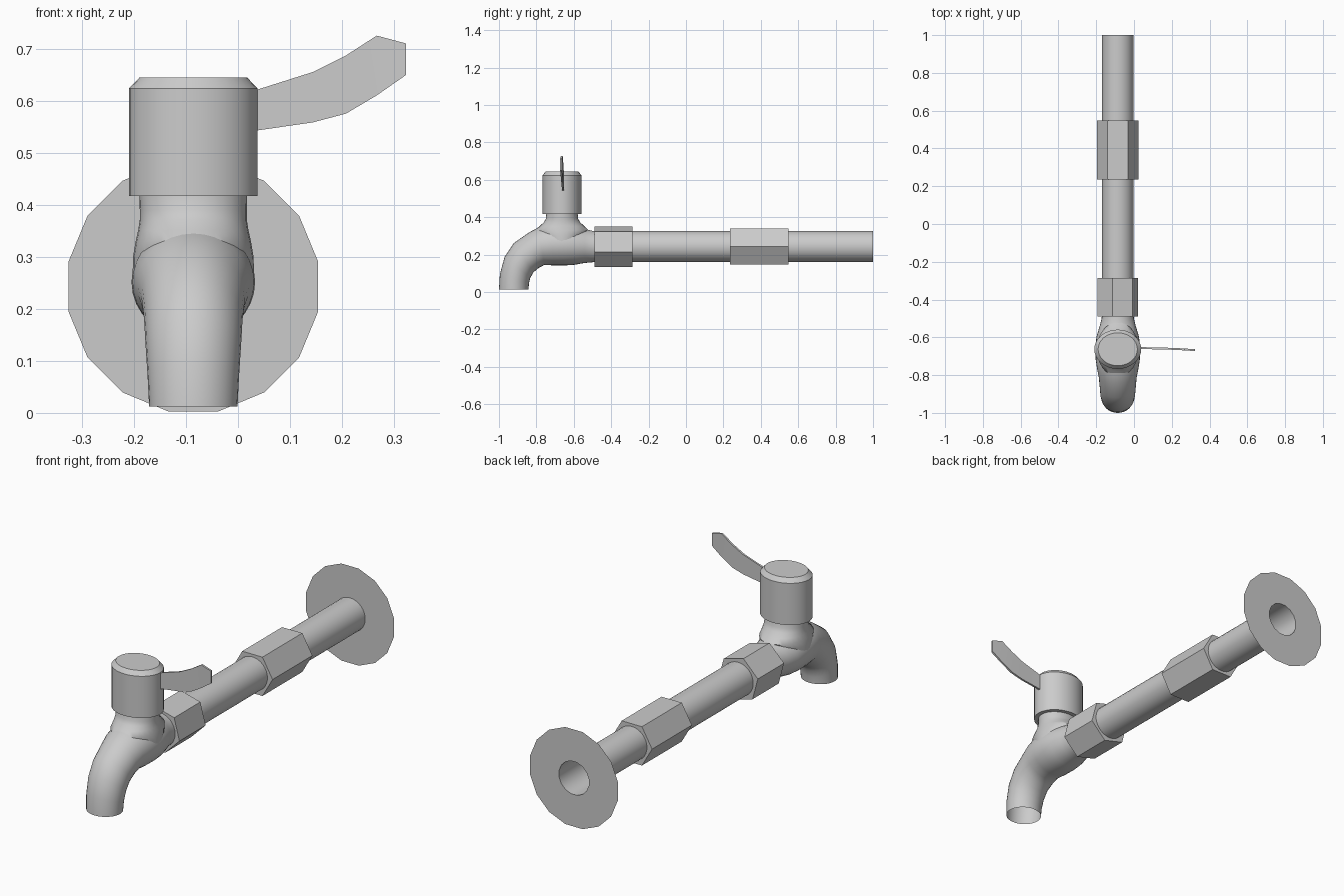
import bpy, bmesh, math
from mathutils import Vector

if "Cube" in bpy.data.objects:
    bpy.data.objects.remove(bpy.data.objects["Cube"])

CX, CZ = -0.086, 0.243      # pipe axis (runs along y)
CAP_Y = -0.663              # valve axis (runs along z)


def ring(centre, u, v, n, phase=0.0):
    """Ellipse of n points spanned by half-axes u and v."""
    c, u, v = Vector(centre), Vector(u), Vector(v)
    return [c + u * math.cos(phase + math.tau * i / n)
            + v * math.sin(phase + math.tau * i / n) for i in range(n)]


def loft(name, rings, cap_start=False, cap_end=False, angle=35):
    """Skin a list of equal-length rings into a mesh object."""
    bm = bmesh.new()
    vr = [[bm.verts.new(p) for p in r] for r in rings]
    n = len(vr[0])
    for a, b in zip(vr, vr[1:]):
        for i in range(n):
            j = (i + 1) % n
            bm.faces.new((a[i], a[j], b[j], b[i]))
    if cap_start:
        bm.faces.new(vr[0][::-1])
    if cap_end:
        bm.faces.new(vr[-1])
    bmesh.ops.recalc_face_normals(bm, faces=bm.faces)
    me = bpy.data.meshes.new(name)
    bm.to_mesh(me)
    bm.free()
    ob = bpy.data.objects.new(name, me)
    bpy.context.collection.objects.link(ob)
    bpy.ops.object.select_all(action='DESELECT')
    ob.select_set(True)
    bpy.context.view_layer.objects.active = ob
    bpy.ops.object.shade_smooth_by_angle(angle=math.radians(angle))
    return ob


def along_y(y, r, n, phase=0.0):
    return ring((CX, y, CZ), (r, 0, 0), (0, 0, r), n, phase)


def around_valve(z, rx, ry, n=32):
    return ring((CX, CAP_Y, z), (rx, 0, 0), (0, ry, 0), n)


# Supply pipe, open at the wall end
loft("pipe", [along_y(-0.45, 0.083, 32), along_y(1.0, 0.083, 32)])

# Flat sixteen-sided wall plate with a hole for the pipe
half = math.pi / 16
loft("wall_plate", [along_y(1.0, 0.083, 16, half), along_y(1.0, 0.245, 16, half)])

# Hexagonal nuts
for name, y0, y1, r, turn in (("front_nut", -0.49, -0.285, 0.112, -15),
                              ("rear_nut", 0.235, 0.547, 0.111, 0)):
    a = math.radians(turn)
    loft(name, [along_y(y0, 0.082, 6, a), along_y(y0, r, 6, a),
                along_y(y1, r, 6, a), along_y(y1, 0.082, 6, a)])

# Tap body and spout: top point (y, z), bottom point (y, z), half width
sections = [
    ((-0.45, 0.327), (-0.45, 0.160), 0.083),
    ((-0.50, 0.327), (-0.50, 0.159), 0.085),
    ((-0.54, 0.337), (-0.543, 0.155), 0.096),
    ((-0.59, 0.350), (-0.60, 0.145), 0.112),
    ((-0.65, 0.362), (-0.65, 0.142), 0.119),
    ((-0.73, 0.362), (-0.705, 0.142), 0.117),
    ((-0.79, 0.345), (-0.757, 0.145), 0.108),
    ((-0.84, 0.318), (-0.787, 0.129), 0.100),
    ((-0.92, 0.262), (-0.815, 0.106), 0.095),
    ((-0.97, 0.187), (-0.832, 0.077), 0.092),
    ((-0.995, 0.096), (-0.840, 0.045), 0.088),
    ((-1.00, 0.012), (-0.842, 0.012), 0.085),
]
body = []
for top, bottom, w in sections:
    t, b = Vector((CX, *top)), Vector((CX, *bottom))
    body.append(ring((t + b) / 2, (w, 0, 0), (t - b) / 2, 32))
loft("body_and_spout", body, angle=60)

# Neck flaring from the valve into the body: z, half width x, half width y
neck = [(0.425, 0.104, 0.083), (0.390, 0.103, 0.087), (0.372, 0.103, 0.098),
        (0.352, 0.106, 0.119), (0.330, 0.111, 0.143), (0.300, 0.116, 0.125),
        (0.260, 0.117, 0.095)]
loft("neck", [around_valve(*p) for p in neck], angle=60)

# Valve cap with a chamfered top
cap = [(0.417, 0.09, 0.075), (0.417, 0.124, 0.104),
       (0.624, 0.124, 0.104), (0.645, 0.104, 0.087)]
loft("valve_cap", [around_valve(*p) for p in cap], cap_end=True)

# Thin lever handle: x, bottom z, top z, y
lever = [(0.000, 0.540, 0.615, -0.655), (0.040, 0.544, 0.623, -0.657),
         (0.144, 0.559, 0.656, -0.659), (0.208, 0.576, 0.688, -0.661),
         (0.267, 0.611, 0.726, -0.664), (0.323, 0.650, 0.711, -0.668)]
t = 0.005
loft("lever_handle", [[(x, y - t, lo), (x, y + t, lo), (x, y + t, hi), (x, y - t, hi)]
                      for x, lo, hi, y in lever], cap_start=True, cap_end=True)
